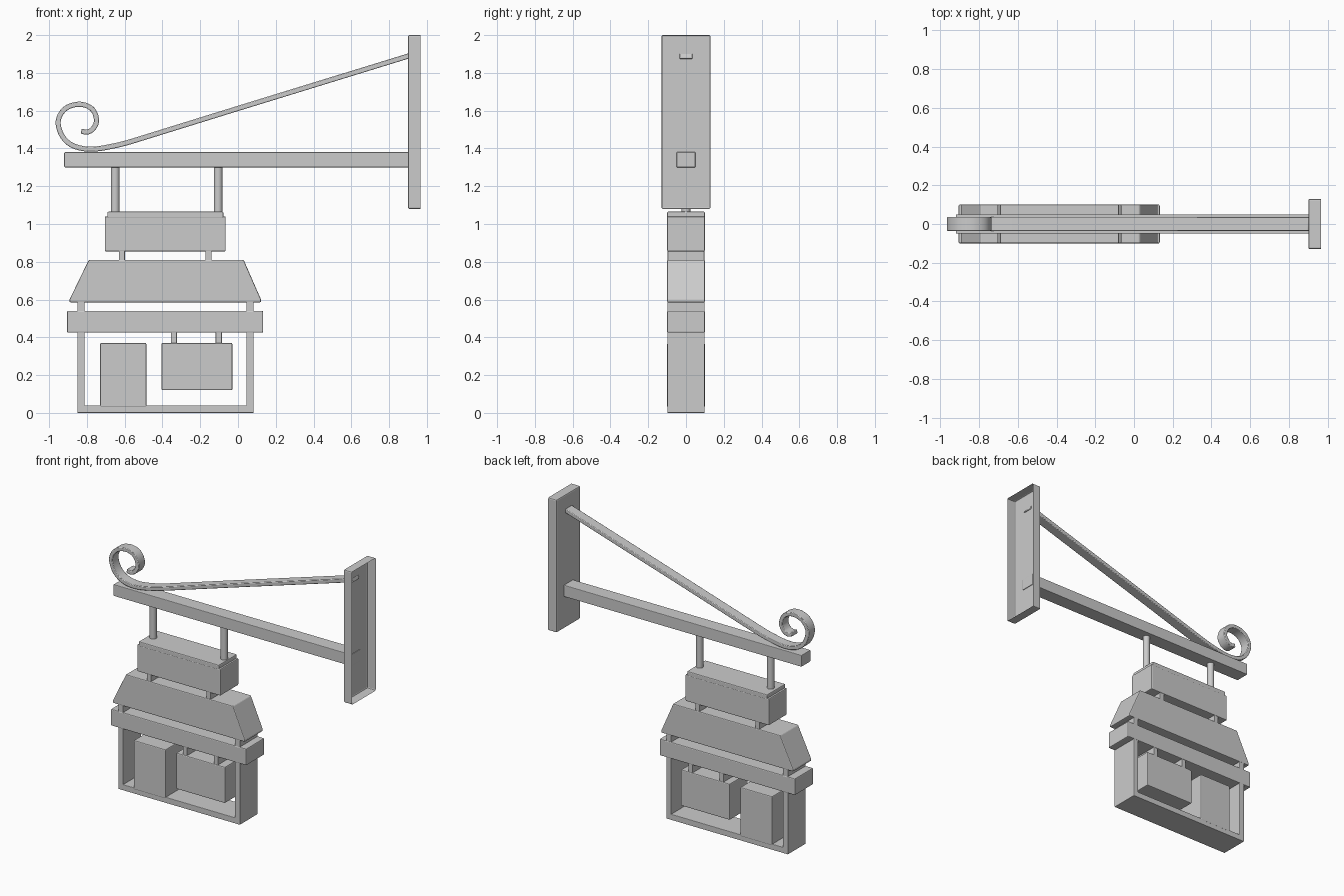
import bpy, bmesh
from mathutils import Vector

if "Cube" in bpy.data.objects:
    bpy.data.objects.remove(bpy.data.objects["Cube"], do_unlink=True)

GREY = (0.6, 0.6, 0.6, 1)
metal = bpy.data.materials.new("plain grey")
metal.use_nodes = True
metal.diffuse_color = GREY
metal.node_tree.nodes["Principled BSDF"].inputs["Base Color"].default_value = GREY


def add_object(name, bm, bevel=0.0, smooth=False):
    bmesh.ops.recalc_face_normals(bm, faces=bm.faces)
    mesh = bpy.data.meshes.new(name)
    bm.to_mesh(mesh)
    bm.free()
    mesh.materials.append(metal)
    obj = bpy.data.objects.new(name, mesh)
    bpy.context.collection.objects.link(obj)
    if bevel:
        mod = obj.modifiers.new("soft_edges", "BEVEL")
        mod.width = bevel
        mod.segments = 2
        mod.limit_method = "ANGLE"
    if smooth:
        bpy.ops.object.select_all(action="DESELECT")
        obj.select_set(True)
        bpy.context.view_layer.objects.active = obj
        bpy.ops.object.shade_smooth_by_angle()
    return obj


def extrude_outline(name, outline, half_depth, bevel=0.006):
    """Extrude an x/z outline evenly to both sides of y = 0."""
    bm = bmesh.new()
    face = bm.faces.new([bm.verts.new((x, -half_depth, z)) for x, z in outline])
    new = bmesh.ops.extrude_face_region(bm, geom=[face])["geom"]
    verts = [v for v in new if isinstance(v, bmesh.types.BMVert)]
    bmesh.ops.translate(bm, verts=verts, vec=(0, 2 * half_depth, 0))
    return add_object(name, bm, bevel)


def slab(name, x0, x1, z0, z1, half_depth=0.1, bevel=0.006):
    return extrude_outline(name, [(x0, z0), (x1, z0), (x1, z1), (x0, z1)], half_depth, bevel)


# Wall plate: shallow tray, open towards the wall
bm = bmesh.new()
bmesh.ops.create_cube(bm, size=1)
for v in bm.verts:
    v.co = Vector((0.9325 + v.co.x * 0.065, v.co.y * 0.26, 1.54 + v.co.z * 0.92))
bmesh.ops.delete(bm, geom=[f for f in bm.faces if f.calc_center_median().x > 0.96], context="FACES")
add_object("wall_plate", bm, 0.008)

# Horizontal arm
slab("support_arm", -0.92, 0.904, 1.30, 1.38, 0.05, 0.004)

# Diagonal brace ending in a scroll
path = [Vector(p) for p in (
    (0.904, 1.89), (0, 1.612), (-0.5, 1.457), (-0.65, 1.415), (-0.8, 1.397),
    (-0.905, 1.435), (-0.952, 1.53), (-0.922, 1.604), (-0.845, 1.634),
    (-0.775, 1.611), (-0.749, 1.55), (-0.767, 1.505), (-0.798, 1.487), (-0.83, 1.492))]


def smooth_path(points, steps=6):
    result = [points[0], points[1]]
    for a, b, c, d in zip(points[1:], points[2:], points[3:], points[4:] + [points[-1]]):
        scale = (c - b).length
        tb = (c - a).normalized() * scale
        tc = (d - b).normalized() * scale
        if b == points[2]:
            result.append(b)
        for i in range(1, steps + 1):
            t = i / steps
            result.append(b * (2*t**3 - 3*t**2 + 1) + tb * (t**3 - 2*t**2 + t)
                          + c * (3*t**2 - 2*t**3) + tc * (t**3 - t**2))
    return result


line = smooth_path(path)
left_side, right_side = [], []
for i, p in enumerate(line):
    along = (line[min(i + 1, len(line) - 1)] - line[max(i - 1, 0)]).normalized()
    offset = Vector((-along.y, along.x)) * 0.0135
    left_side.append(p + offset)
    right_side.append(p - offset)

bm = bmesh.new()
rings = []
for a, b in zip(left_side, right_side):
    rings.append([bm.verts.new((q.x, y, q.y)) for q, y in
                  ((a, -0.035), (a, 0.035), (b, 0.035), (b, -0.035))])
for r, s in zip(rings, rings[1:]):
    for k in range(4):
        bm.faces.new((r[k], r[(k + 1) % 4], s[(k + 1) % 4], s[k]))
bm.faces.new(rings[0])
bm.faces.new(rings[-1])
add_object("scroll_brace", bm, 0.004, smooth=True)

# Round hanging rods
for side, x in (("right", -0.65), ("left", -0.105)):
    bm = bmesh.new()
    bmesh.ops.create_cone(bm, cap_ends=True, segments=24, radius1=0.023, radius2=0.023, depth=0.27)
    bmesh.ops.translate(bm, verts=bm.verts, vec=(x, 0, 1.18))
    add_object(side + "_hanging_rod", bm, smooth=True)

# Upper block with a slightly narrower cap
slab("upper_block", -0.705, -0.065, 0.855, 1.04)
slab("upper_cap", -0.692, -0.077, 1.03, 1.065)

# Sloped roof
extrude_outline("roof", [(-0.892, 0.585), (0.122, 0.585), (0.122, 0.6),
                         (0.03, 0.81), (-0.79, 0.81), (-0.892, 0.6)], 0.1)

# Fascia band, door and window
slab("fascia_band", -0.905, 0.133, 0.425, 0.54)
slab("door", -0.73, -0.485, 0.03, 0.37)
slab("window", -0.405, -0.03, 0.12, 0.37)

# Building frame: posts run on through the band up to the roof
slab("right_post", -0.85, -0.812, 0, 0.59, 0.098, 0.003)
slab("left_post", 0.045, 0.083, 0, 0.59, 0.098, 0.003)
slab("floor", -0.85, 0.083, 0, 0.04, 0.098, 0.003)

# Short ties joining the stacked shapes
for name, xs, z0, z1 in (("roof_tie", (-0.615, -0.157), 0.8, 0.865),
                         ("window_tie", (-0.34, -0.102), 0.36, 0.435)):
    for side, x in zip(("right_", "left_"), xs):
        slab(side + name, x - 0.016, x + 0.016, z0, z1, 0.097, 0.002)
